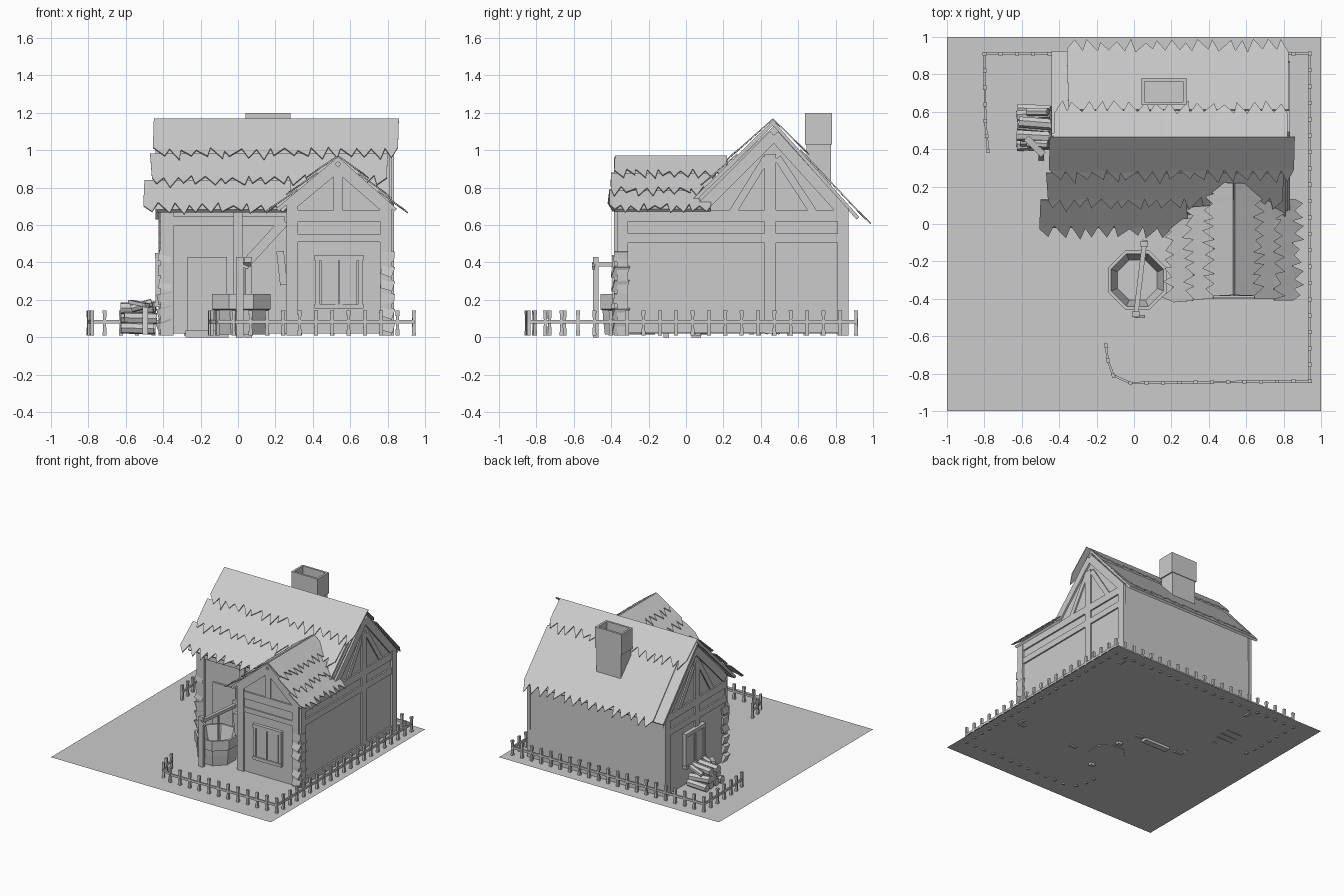
import bpy, bmesh, math, random
from mathutils import Vector as V

if "Cube" in bpy.data.objects:
    bpy.data.objects.remove(bpy.data.objects["Cube"])

random.seed(4)
mat = bpy.data.materials.new("plain light grey")
mat.diffuse_color = (0.6, 0.6, 0.6, 1)
mat.use_nodes = True
mat.node_tree.nodes["Principled BSDF"].inputs["Base Color"].default_value = mat.diffuse_color
X, Y, Z = V((1, 0, 0)), V((0, 1, 0)), V((0, 0, 1))


def finish(name, bm, recalc=True):
    if recalc:
        bmesh.ops.recalc_face_normals(bm, faces=bm.faces)
    me = bpy.data.meshes.new(name)
    bm.to_mesh(me)
    bm.free()
    me.materials.append(mat)
    ob = bpy.data.objects.new(name, me)
    bpy.context.collection.objects.link(ob)
    return ob


def prism(bm, pts, vec):
    a = [bm.verts.new(p) for p in pts]
    b = [bm.verts.new(V(p) + vec) for p in pts]
    bm.faces.new(a)
    bm.faces.new(b[::-1])
    for i in range(len(a)):
        j = (i + 1) % len(a)
        bm.faces.new((a[i], b[i], b[j], a[j]))


def beam(bm, p, q, w, d, up):
    """Plank from p to q, w wide across, d thick along up."""
    p, q, up = V(p), V(q), V(up).normalized()
    s = (q - p).cross(up).normalized() * w / 2
    u = up * d / 2
    prism(bm, [p - s - u, p + s - u, p + s + u, p - s + u], q - p)


def box(bm, x0, x1, y0, y1, z0, z1):
    prism(bm, [(x0, y0, z0), (x1, y0, z0), (x1, y1, z0), (x0, y1, z0)], Z * (z1 - z0))


def log(bm, p, q, r, n=7):
    p, q = V(p), V(q)
    d = (q - p).normalized()
    s = d.cross(Z if abs(d.z) < 0.9 else X).normalized()
    t = d.cross(s)
    prism(bm, [p + (s * math.cos(k * math.tau / n) + t * math.sin(k * math.tau / n)) * r
               for k in range(n)], q - p)


# Ground sheet
bm = bmesh.new()
bm.faces.new([bm.verts.new(p) for p in ((-1, -1, .02), (1, -1, .02), (1, 1, .02), (-1, 1, .02))])
finish("ground_sheet", bm, False)

# House bodies
bm = bmesh.new()
prism(bm, [(-.41, .07, .021), (-.41, .87, .021), (-.41, .86, .69), (-.41, .47, 1.13), (-.41, .07, .75)], X * 1.23)
finish("main_house_walls", bm)
bm = bmesh.new()
prism(bm, [(.26, -.37, .021), (.82, -.37, .021), (.82, -.37, .69), (.535, -.37, .945), (.26, -.37, .71)], Y * .5)
finish("front_wing_walls", bm)

# Timber framing
bm = bmesh.new()
for x, n in ((.822, X), (-.412, -X)):
    y0 = -.36 if x > 0 else .08
    for z, w in ((.53, .05), (.65, .06)):
        beam(bm, (x, y0, z), (x, .86, z), w, .02, n)
    beam(bm, (x, .45, .02), (x, .45, .98), .06, .02, n)
    beam(bm, (x, .84, .01), (x, .84, .69), .06, .026, n)
    beam(bm, (x, .09, .70), (x, .47, 1.08), .06, .024, n)
    beam(bm, (x, .85, .66), (x, .47, 1.08), .06, .024, n)
    beam(bm, (x, .25, .67), (x, .43, .96), .04, .016, n)
    beam(bm, (x, .68, .67), (x, .49, .96), .04, .016, n)
beam(bm, (.822, -.34, .01), (.822, -.34, .69), .06, .026, X)
beam(bm, (.822, -.32, .05), (.822, .83, .05), .05, .02, X)
for x in (.29, .79):
    beam(bm, (x, -.372, .01), (x, -.372, .70), .06, .024, Y)
beam(bm, (.30, -.372, .65), (.78, -.372, .65), .06, .02, Y)
beam(bm, (.32, -.372, .53), (.76, -.372, .53), .04, .016, Y)
beam(bm, (.535, -.372, .67), (.535, -.372, .91), .05, .016, Y)
beam(bm, (.27, -.372, .69), (.535, -.372, .91), .05, .024, Y)
beam(bm, (.81, -.372, .67), (.535, -.372, .91), .05, .024, Y)
beam(bm, (-.38, .068, .01), (-.38, .068, .72), .07, .03, Y)
beam(bm, (.0, .065, .01), (.0, .065, .72), .05, .03, Y)
beam(bm, (.03, .068, .38), (.25, .068, .62), .05, .02, Y)
beam(bm, (-.38, .068, .62), (.25, .068, .62), .05, .018, Y)
finish("timber_frame", bm)

# Door
bm = bmesh.new()
box(bm, -.27, -.06, .055, .08, .01, .43)
box(bm, -.28, -.05, .03, .08, .0, .035)
finish("front_door", bm)


def window(name, c, u, n):
    """Frame, two shutters and a sill on a wall with outward normal n."""
    bm, c = bmesh.new(), V(c)
    for s in (-1, 1):
        a = c + u * s * .115
        beam(bm, a - Z * .14, a + Z * .13, .022, .03, n)
        a = c + u * s * .055
        beam(bm, a - Z * .125, a + Z * .115, .085, .022, n)
        beam(bm, c + u * s * .012 - Z * .125, c + u * s * .012 + Z * .115, .016, .03, n)
    beam(bm, c - u * .13 + Z * .125, c + u * .13 + Z * .125, .03, .036, n)
    beam(bm, c - u * .13 - Z * .135, c + u * .13 - Z * .135, .025, .045, n)
    finish(name, bm)


window("front_window", (.54, -.378, .30), X, -Y)
window("left_window", (-.425, .50, .31), Y, -X)

# Corner stones
bm = bmesh.new()
for x, y, s in ((.80, -.35, 1), (-.39, .09, -1)):
    for k in range(6):
        z, r = .03 + k * .075, random.uniform(-.012, .012)
        beam(bm, (x + r, y + r, z), (x - r, y - r, z + .055), .075 + r, .07 - r, Y)
beam(bm, (.245, -.33, .28), (.225, -.33, .46), .04, .06, Y)
finish("corner_stones", bm)


def thatch(name, origin, along, down, rows, base, tooth=.075):
    """Roof slab plus overlapping rows with ragged lower edges."""
    o, down = V(origin), V(down).normalized()
    n = along.cross(down).normalized()
    n = n if n.z > 0 else -n
    P = lambda a, s, h: o + along * a + down * s + n * h
    bm = bmesh.new()
    a0, a1, s1 = base
    prism(bm, [P(a0, 0, 0), P(a1, 0, 0), P(a1, s1, 0), P(a0, s1, 0)], n * -.02)
    finish(name + "_slab", bm)
    bm = bmesh.new()
    for s0, s1, a0, a1 in rows:
        k = max(2, round((a1 - a0) / tooth))
        w = (a1 - a0) / k
        top = [bm.verts.new(P(a0 + i * w, s0, .008)) for i in range(k + 1)]
        mid = [bm.verts.new(P(a0 + i * w + random.uniform(-.01, .01), s1 - tooth * random.uniform(.8, 1.2), .02))
               for i in range(k + 1)]
        for i in range(k):
            tip = bm.verts.new(P(a0 + (i + random.uniform(.2, .8)) * w, s1 + random.uniform(-.02, .015), .026))
            bm.faces.new((top[i], top[i + 1], mid[i + 1], mid[i]))
            bm.faces.new((mid[i], mid[i + 1], tip))
    ob = finish(name + "_straw", bm)
    m = ob.modifiers.new("thickness", "SOLIDIFY")
    m.thickness = .007


# Main roof: front and back slopes
thatch("main_roof_front", (0, .47, 1.165), X, (0, -.53, -.52),
       [(.47, .74, -.50, .28), (.27, .53, -.47, .80), (.0, .32, -.45, .86)], (-.44, .81, .69))
thatch("main_roof_back", (0, .46, 1.165), X, (0, .50, -.56),
       [(.22, .755, -.35, .83), (.0, .26, -.43, .82)], (-.44, .81, .70))
# Front wing roof: left and right slopes
thatch("wing_roof_left", (.535, 0, .965), Y, (-.365, 0, -.305),
       [(.28, .475, -.41, .03), (.14, .33, -.40, .10), (.0, .19, -.38, .22)], (-.385, .05, .43), .06)
thatch("wing_roof_right", (.535, 0, .965), Y, (.345, 0, -.305),
       [(.28, .465, -.41, .13), (.14, .33, -.40, .16), (.0, .19, -.38, .22)], (-.385, .13, .42), .06)

# Chimney with hollow top
bm = bmesh.new()
box(bm, .05, .27, .645, .775, .70, 1.04)
box(bm, .04, .28, .635, .78, 1.03, 1.10)
for x0, x1, y0, y1 in ((.04, .28, .635, .652), (.04, .28, .763, .78), (.04, .057, .652, .763), (.263, .28, .652, .763)):
    box(bm, x0, x1, y0, y1, 1.10, 1.20)
finish("chimney", bm)

# Well: turned eight-sided basin
bm = bmesh.new()
prof = [(.145, .015), (.155, .10), (.158, .145), (.17, .15), (.17, .23), (.152, .23), (.115, .10)]
rings = []
for r, z in prof:
    rings.append([bm.verts.new((.018 + r * math.cos(math.tau * (k + .5) / 8),
                                -.30 + r * math.sin(math.tau * (k + .5) / 8), z)) for k in range(8)])
for a, b in zip(rings, rings[1:]):
    for k in range(8):
        j = (k + 1) % 8
        bm.faces.new((a[k], a[j], b[j], b[k]))
bm.faces.new(rings[-1])
bm.faces.new(rings[0][::-1])
finish("well_basin", bm)
# Well posts, crossbar and rope
bm = bmesh.new()
for x, y in ((.01, -.483), (.055, -.105)):
    beam(bm, (x, y, 0), (x, y, .43), .04, .028, Y)
beam(bm, (.008, -.50, .39), (.058, -.085, .39), .026, .026, Z)
log(bm, (.033, -.30, .10), (.033, -.30, .39), .007, 5)
beam(bm, (.012, -.495, .39), (.055, -.495, .37), .016, .016, Y)
finish("well_frame", bm)

# Woodpile and its stakes
bm = bmesh.new()
for z, ys in ((.05, (.425, .485, .55, .61)), (.105, (.45, .52, .585)), (.155, (.47, .54)), (.185, (.60, .43))):
    for y in ys:
        r, e = random.uniform(-.012, .012), random.uniform(-.008, .008)
        if z > .18:
            log(bm, (-.57, y, .15 + e), (-.46, y + r, .185), .022)
        else:
            log(bm, (-.62 + r, y + e, z), (-.445 + r, y - e, z + e), .031)
finish("woodpile", bm)
bm = bmesh.new()
beam(bm, (-.495, .35, .015), (-.495, .38, .17), .03, .025, Y)
beam(bm, (-.575, .46, .19), (-.485, .37, .17), .035, .02, Z)
finish("woodpile_stake", bm)

# Fence: posts and one rail along a path
path = [(-.78, .39), (-.795, .55), (-.80, .91), (.94, .91), (.94, -.84), (-.02, -.85), (-.11, -.81), (-.14, -.73), (-.15, -.65)]
posts, rails = bmesh.new(), bmesh.new()
for i, (a, b) in enumerate(zip(path, path[1:])):
    a, b = V((*a, 0)), V((*b, 0))
    t = (b - a).normalized()
    s = t.cross(Z) * .018
    beam(rails, a + Z * .083, b + Z * .083, .012, .018, Z)
    k = max(1, round((b - a).length / .088))
    for m in range(k + (i == len(path) - 2)):
        c = a.lerp(b, m / k) - s / 2
        prism(posts, [c + t * u + Z * z for u, z in
                      ((-.011, .01), (.011, .01), (.007, .08), (.011, .143), (-.011, .143), (-.007, .08))], s)
finish("fence_posts", posts)
finish("fence_rails", rails)
